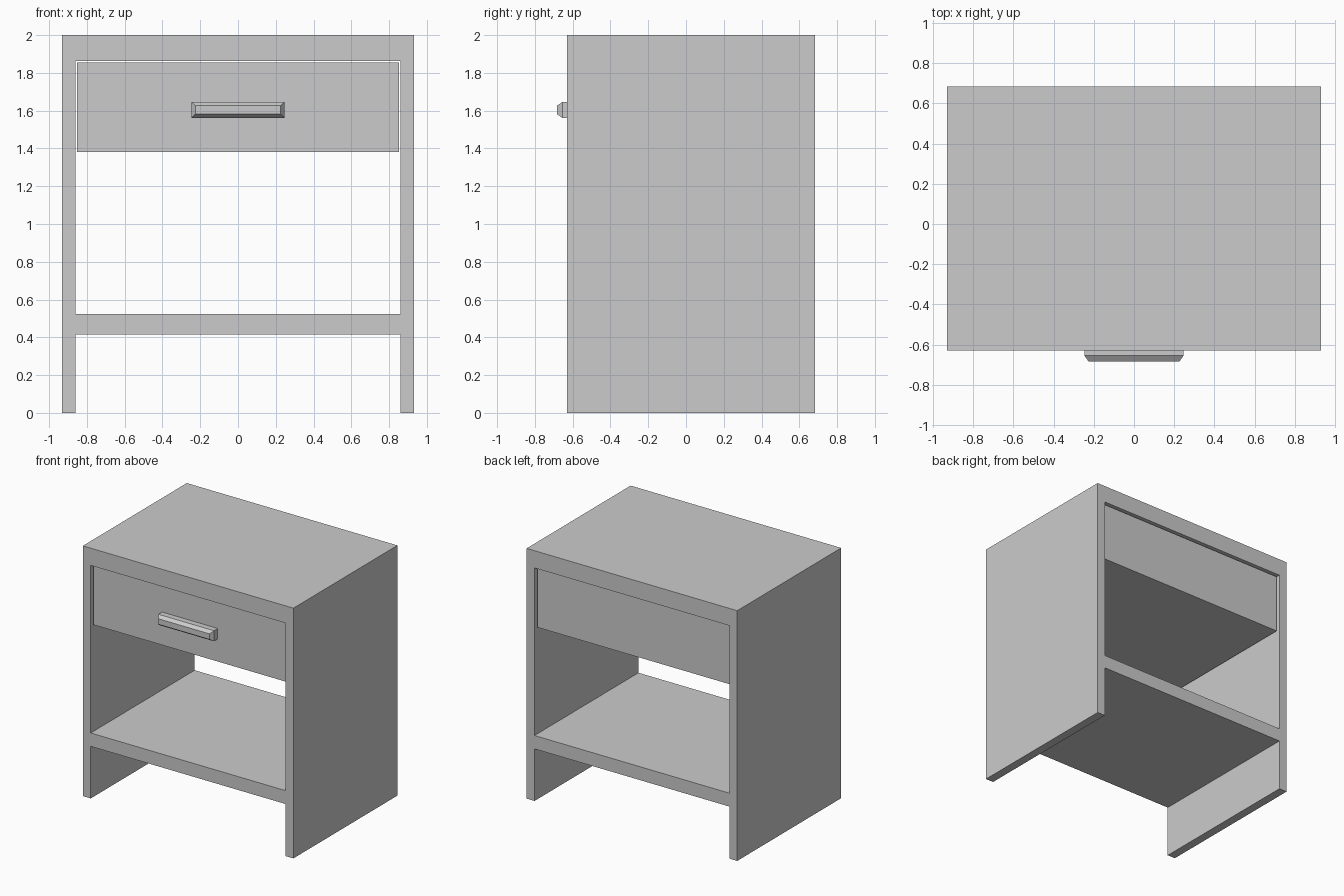
import bpy, bmesh

if "Cube" in bpy.data.objects:
    bpy.data.objects.remove(bpy.data.objects["Cube"])

FRONT, BACK = -0.63, 0.683
RECESS = 0.022


def finish(name, bm):
    bmesh.ops.recalc_face_normals(bm, faces=bm.faces[:])
    mesh = bpy.data.meshes.new(name)
    bm.to_mesh(mesh)
    bm.free()
    obj = bpy.data.objects.new(name, mesh)
    bpy.context.collection.objects.link(obj)
    return obj


def box(bm, x, y, z):
    verts = bmesh.ops.create_cube(bm, size=1)["verts"]
    for v in verts:
        v.co = [r[0] if c < 0 else r[1] for c, r in zip(v.co, (x, y, z))]
    return verts


# Carcass: side panels, top and shelf as one front profile, extruded to depth
xs = [-0.931, -0.861, 0.861, 0.931]
zs = [0, 0.416, 0.523, 1.862, 2]
bm = bmesh.new()
grid = [[bm.verts.new((x, FRONT, z)) for z in zs] for x in xs]
for i in range(3):
    for j in range(4):
        if i != 1 or j in (1, 3):
            bm.faces.new((grid[i][j], grid[i + 1][j],
                          grid[i + 1][j + 1], grid[i][j + 1]))
for col in grid:
    for v in col:
        if not v.link_faces:
            bm.verts.remove(v)
ext = bmesh.ops.extrude_face_region(bm, geom=bm.faces[:], use_keep_orig=True)
moved = [g for g in ext["geom"] if isinstance(g, bmesh.types.BMVert)]
bmesh.ops.translate(bm, verts=moved, vec=(0, BACK - FRONT, 0))
finish("carcass", bm)

# Drawer, slightly recessed with a thin gap around it
bm = bmesh.new()
box(bm, (-0.852, 0.852), (FRONT + RECESS, BACK - RECESS), (1.382, 1.854))
finish("drawer", bm)

# Handle: bar whose front edges slope inward on all four sides
bm = bmesh.new()
box(bm, (-0.246, 0.246), (-0.655, FRONT + RECESS), (1.562, 1.646))
front = min(bm.faces, key=lambda f: f.calc_center_median().y)
bmesh.ops.inset_region(bm, faces=[front], thickness=0.028)
for v in front.verts:
    v.co.y = -0.683
finish("drawer_handle", bm)
